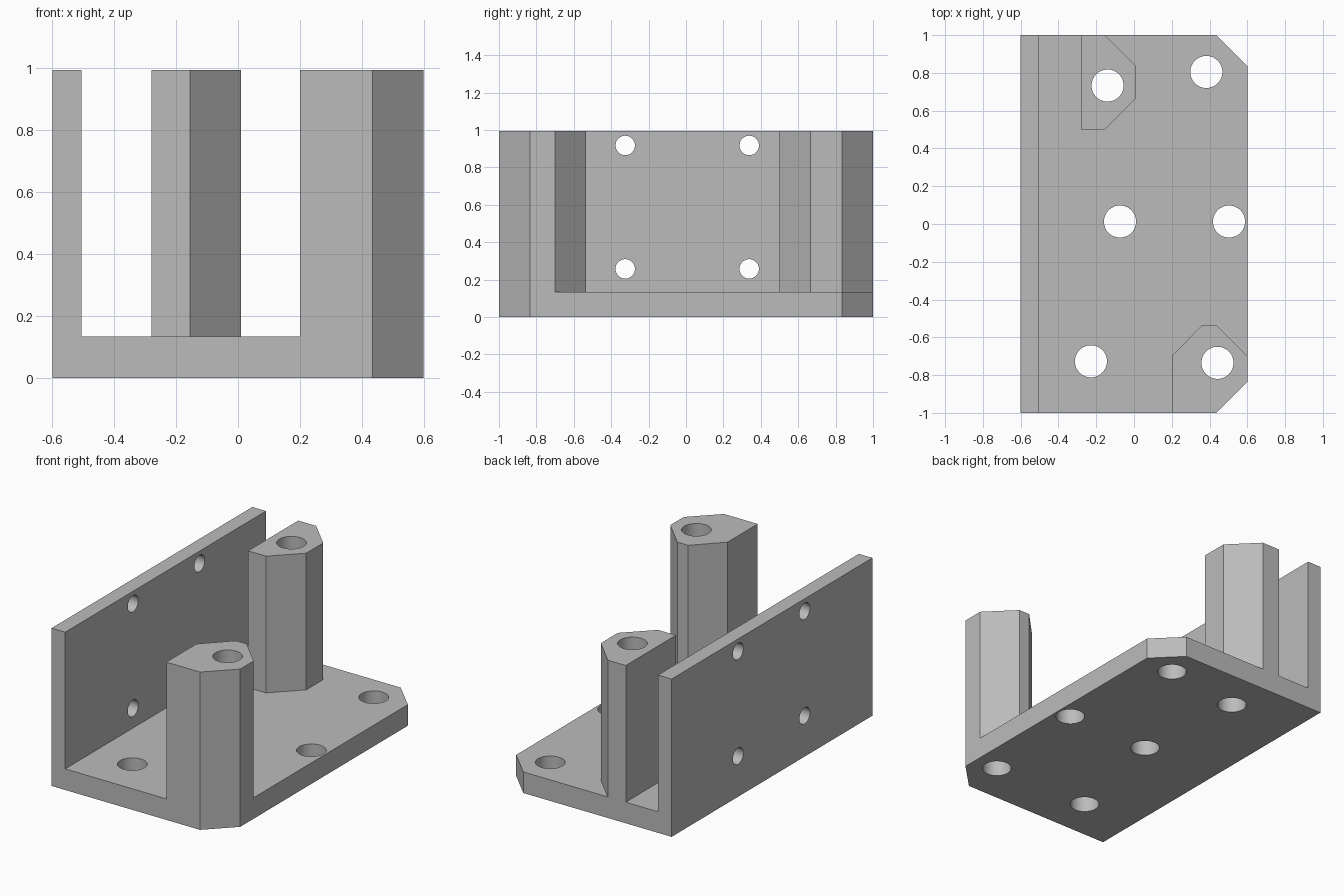
import bpy
import bmesh
import math
from mathutils import Matrix

cube = bpy.data.objects.get("Cube")
if cube:
    bpy.data.objects.remove(cube, do_unlink=True)

BASE_TOP, TOP = 0.133, 0.995
SHAFT_RADIUS, WALL_HOLE_RADIUS = 0.085, 0.052

grey = bpy.data.materials.new("plain grey")
grey.use_nodes = True
colour = (0.5, 0.5, 0.5, 1)
grey.diffuse_color = colour
grey.node_tree.nodes["Principled BSDF"].inputs["Base Color"].default_value = colour


def make_object(name, bm):
    bmesh.ops.recalc_face_normals(bm, faces=bm.faces)
    mesh = bpy.data.meshes.new(name)
    bm.to_mesh(mesh)
    bm.free()
    mesh.materials.append(grey)
    obj = bpy.data.objects.new(name, mesh)
    bpy.context.collection.objects.link(obj)
    return obj


def prism(name, outline, bottom, top):
    """Extrude a plan outline upwards."""
    bm = bmesh.new()
    face = bm.faces.new([bm.verts.new((x, y, bottom)) for x, y in outline])
    side = bmesh.ops.extrude_face_region(bm, geom=[face])
    verts = [v for v in side["geom"] if isinstance(v, bmesh.types.BMVert)]
    bmesh.ops.translate(bm, verts=verts, vec=(0, 0, top - bottom))
    return make_object(name, bm)


def hole_cutter(name, centres, radius, depth, rotation):
    """One hidden mesh holding a cylinder for every hole."""
    bm = bmesh.new()
    for centre in centres:
        bmesh.ops.create_cone(bm, cap_ends=True, segments=48, radius1=radius,
                              radius2=radius, depth=depth,
                              matrix=Matrix.Translation(centre) @ rotation)
    obj = make_object(name, bm)
    obj.hide_render = True
    return obj


def drill(obj, cutter):
    mod = obj.modifiers.new("holes", "BOOLEAN")
    mod.operation = "DIFFERENCE"
    mod.solver = "EXACT"
    mod.object = cutter
    bpy.ops.object.select_all(action="DESELECT")
    bpy.context.view_layer.objects.active = obj
    obj.select_set(True)
    bpy.ops.object.modifier_apply(modifier=mod.name)
    bpy.ops.object.shade_smooth_by_angle(angle=math.radians(25))


# Base plate with two chamfered corners
base = prism("base_plate", [(-0.6, -1), (0.435, -1), (0.6, -0.835),
                            (0.6, 0.835), (0.435, 1), (-0.6, 1)], 0, BASE_TOP)

# Upright side wall
wall = prism("side_wall", [(-0.6, -1), (-0.505, -1), (-0.505, 1), (-0.6, 1)],
             BASE_TOP, TOP)

# Two faceted pillars
front_pillar = prism("front_pillar", [(0.2, -1), (0.435, -1), (0.6, -0.835),
                                      (0.6, -0.7), (0.435, -0.535),
                                      (0.36, -0.535), (0.2, -0.7)], BASE_TOP, TOP)
back_pillar = prism("back_pillar", [(-0.28, 0.5), (-0.155, 0.5), (0.01, 0.665),
                                    (0.01, 0.835), (-0.155, 1), (-0.28, 1)],
                    BASE_TOP, TOP)

# Vertical holes through the plate and pillars
shafts = hole_cutter("shaft_cutter",
                     [(-0.14, 0.733, 0.5), (0.383, 0.805, 0.5), (-0.074, 0.013, 0.5),
                      (0.503, 0.013, 0.5), (-0.228, -0.727, 0.5), (0.442, -0.735, 0.5)],
                     SHAFT_RADIUS, 2, Matrix())
for part in (base, front_pillar, back_pillar):
    drill(part, shafts)

# Four horizontal holes through the wall
wall_holes = hole_cutter("wall_hole_cutter",
                         [(-0.55, y, z) for y in (-0.325, 0.338) for z in (0.257, 0.917)],
                         WALL_HOLE_RADIUS, 0.4, Matrix.Rotation(math.pi / 2, 4, "Y"))
drill(wall, wall_holes)

for cutter in (shafts, wall_holes):
    bpy.data.objects.remove(cutter, do_unlink=True)
